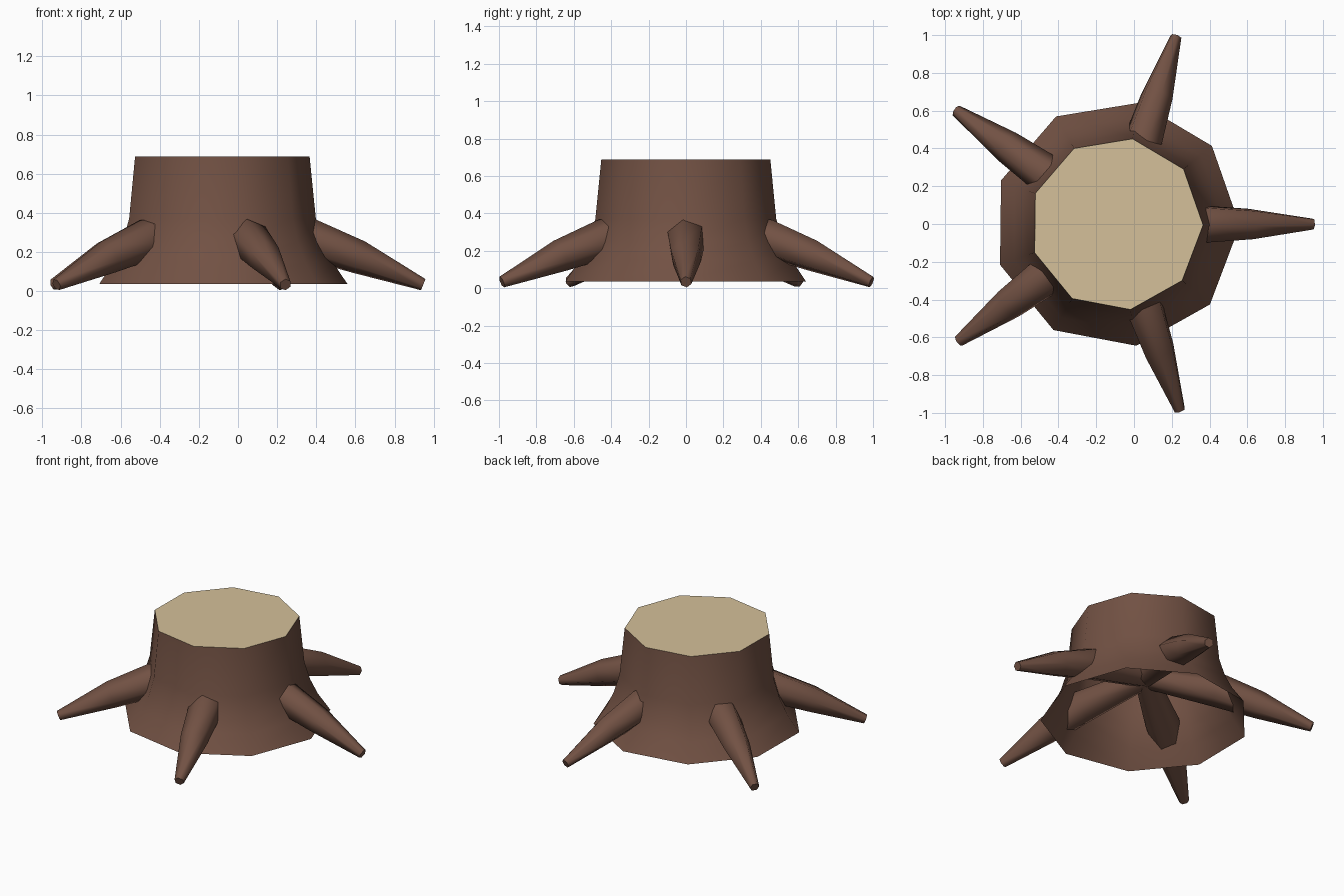
import bpy, bmesh, math
from mathutils import Matrix, Vector

if "Cube" in bpy.data.objects:
    bpy.data.objects.remove(bpy.data.objects["Cube"])


def material(name, color):
    m = bpy.data.materials.new(name)
    m.diffuse_color = (*color, 1)
    m.use_nodes = True
    m.node_tree.nodes["Principled BSDF"].inputs["Base Color"].default_value = m.diffuse_color
    return m


BARK = material("bark_brown", (0.168, 0.083, 0.057))
WOOD = material("cut_wood_tan", (0.66, 0.53, 0.32))
CENTRE = Vector((-0.093, 0, 0))


def loft(name, rings, sides, roll, caps, mats, angle):
    """Skin circular rings (x offset, height, radius) along z; caps = (start, end)."""
    bm = bmesh.new()
    loops = []
    for x, z, r in rings:
        loops.append([bm.verts.new((x + r * math.cos(roll + math.tau * i / sides),
                                    r * math.sin(roll + math.tau * i / sides), z))
                      for i in range(sides)])
    for a, b in zip(loops, loops[1:]):
        for i in range(sides):
            j = (i + 1) % sides
            bm.faces.new((a[i], a[j], b[j], b[i]))
    if caps[0]:
        bm.faces.new(loops[0][::-1])
    if caps[1]:
        bm.faces.new(loops[-1]).material_index = len(mats) - 1
    me = bpy.data.meshes.new(name)
    bm.to_mesh(me)
    bm.free()
    for m in mats:
        me.materials.append(m)
    ob = bpy.data.objects.new(name, me)
    bpy.context.collection.objects.link(ob)
    bpy.ops.object.select_all(action='DESELECT')
    ob.select_set(True)
    bpy.context.view_layer.objects.active = ob
    bpy.ops.object.shade_smooth_by_angle(angle=math.radians(angle))
    return ob


# flared trunk, open underneath, with a cut top
trunk_rings = [(0, 0.036, 0.653), (0, 0.15, 0.575), (0, 0.25, 0.527), (0, 0.37, 0.491), (0, 0.687, 0.459)]
trunk = loft("trunk", trunk_rings, 9, math.radians(-0.7), (False, True), [BARK, WOOD], 60)
trunk.location = CENTRE

# five spindle roots fanning out and down from the middle of the trunk
path = [((0, 0, 0.34), 0.07), ((0.45, 0, 0.268), 0.107),
        ((0.71, 0, 0.174), 0.087), ((1.04, 0, 0.033), 0.031)]
axis = Vector(path[-1][0]) - Vector(path[1][0])
aim = Matrix.Rotation(math.atan2(axis.x, axis.z), 4, 'Y')
root_rings = []
for point, radius in path:
    local = aim.inverted() @ Vector(point)
    root_rings.append((local.x, local.z, radius))
for k, (roll, turn) in enumerate([(8, 0), (12, 0.4), (30, 0.7), (18, 0.6), (8, 0.8)]):
    root = loft(f"root_{k + 1}", root_rings, 6, math.radians(roll), (True, True), [BARK], 65)
    root.matrix_world = (Matrix.Translation(CENTRE)
                         @ Matrix.Rotation(math.radians(72 * k + turn), 4, 'Z') @ aim)
